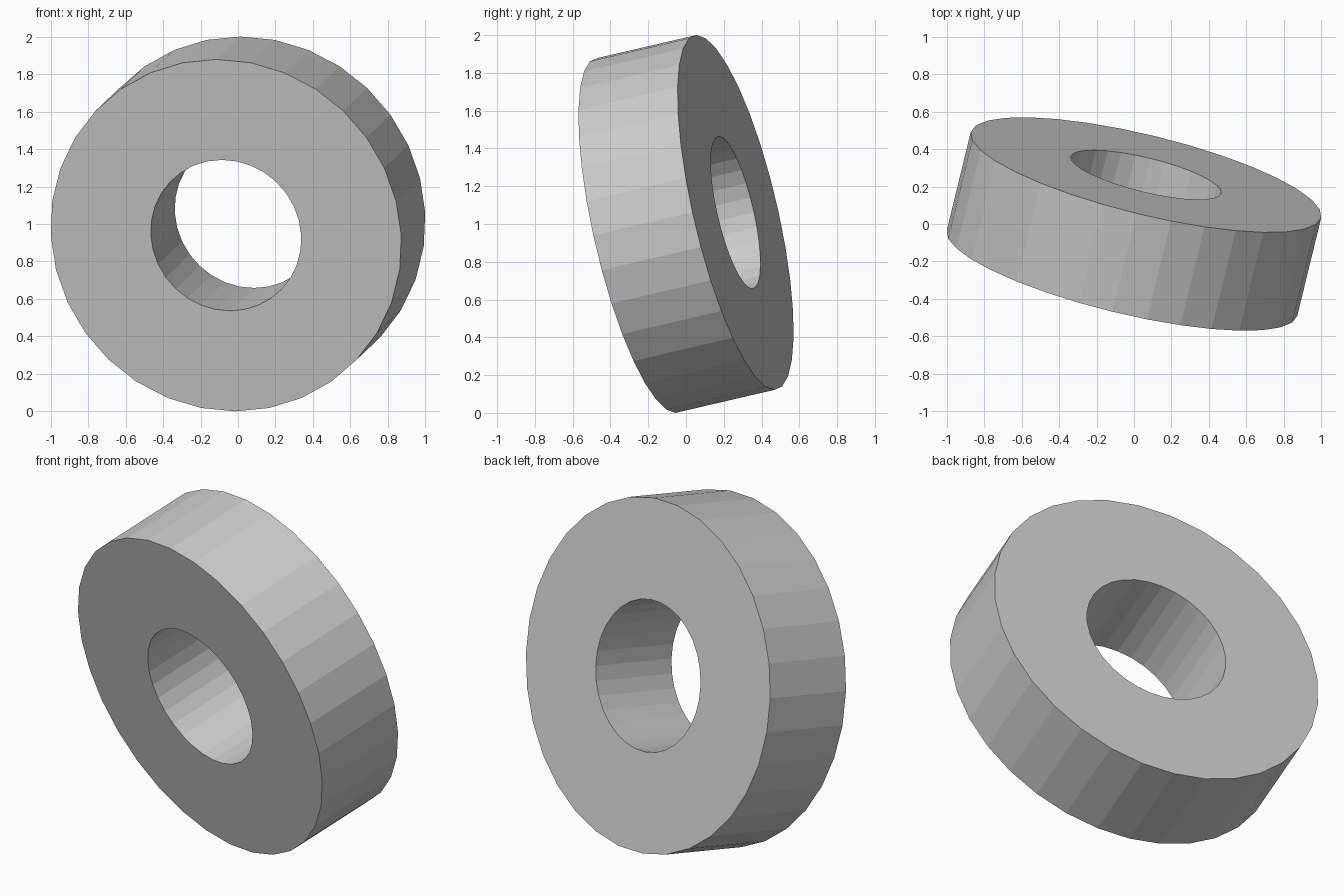
import bpy, bmesh, math
from mathutils import Vector, Matrix

if "Cube" in bpy.data.objects:
    bpy.data.objects.remove(bpy.data.objects["Cube"])

SIDES = 32
OUTER, HOLE, WIDTH = 0.963, 0.413, 0.554

# Ring cross-section (radius, position along the axis), spun into a closed loop
half = WIDTH / 2
profile = [(OUTER, -half), (OUTER, half), (HOLE, half), (HOLE, -half)]

bm = bmesh.new()
rings = []
for i in range(SIDES):
    a = 2 * math.pi * i / SIDES
    rings.append([bm.verts.new((r * math.cos(a), r * math.sin(a), h)) for r, h in profile])
for i in range(SIDES):
    a, b = rings[i], rings[(i + 1) % SIDES]
    for j in range(4):
        k = (j + 1) % 4
        bm.faces.new((a[j], b[j], b[k], a[k]))
bmesh.ops.recalc_face_normals(bm, faces=bm.faces)

# Tilt: hole axis leans to the right and up towards the back, one corner lowest
axis = Vector((0.128, 0.525, 0.122)).normalized()
down = (Vector((0, 0, -1)) + axis * axis.z).normalized()
side = axis.cross(down)
bm.transform(Matrix((down, side, axis)).transposed().to_4x4())

mesh = bpy.data.meshes.new("thick_ring")
bm.to_mesh(mesh)
bm.free()
ring = bpy.data.objects.new("thick_ring", mesh)
bpy.context.collection.objects.link(ring)

# Stand it on the floor
ring.location.z = -min(v.co.z for v in mesh.vertices)
